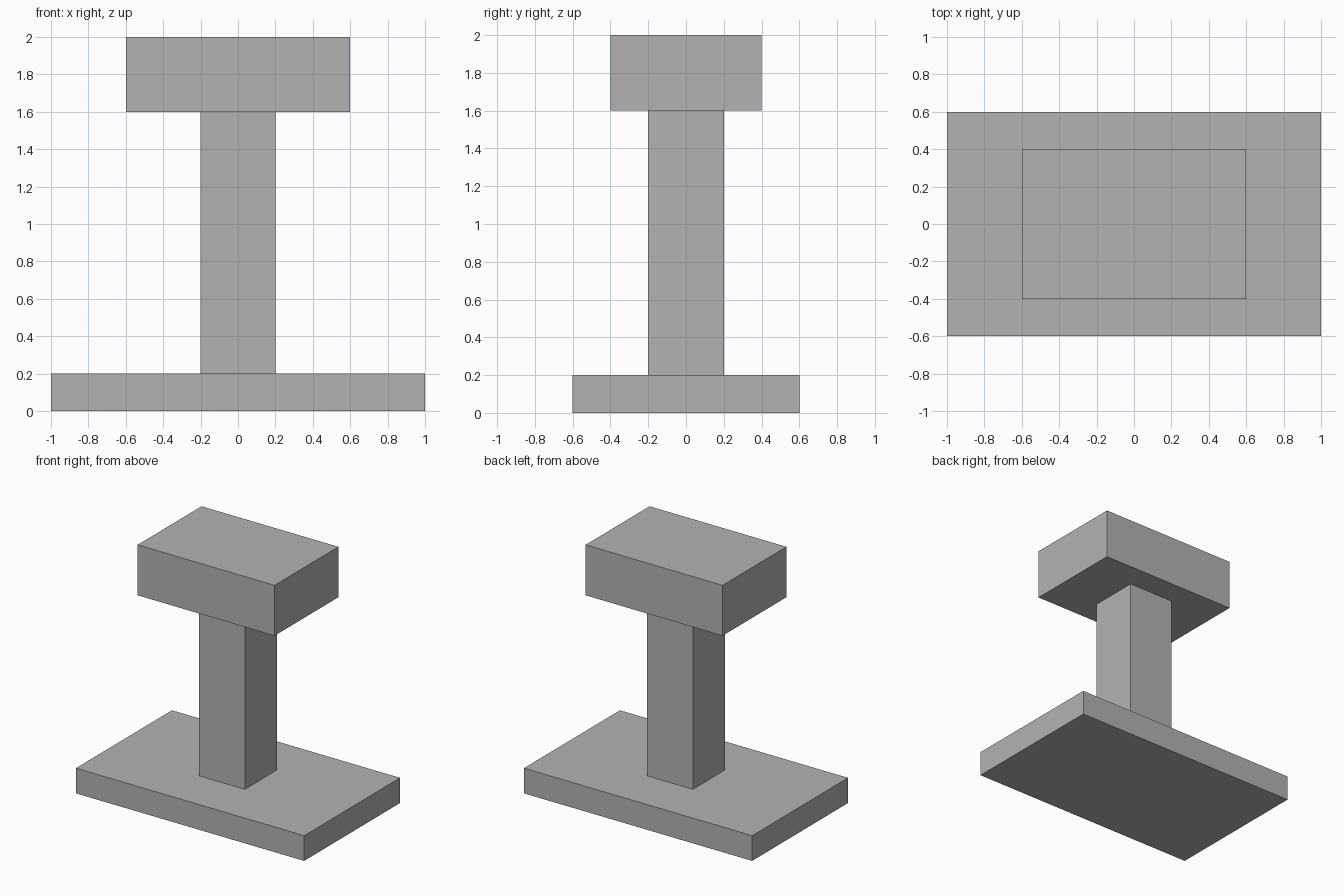
import bpy

# Remove the default cube
default = bpy.data.objects.get("Cube")
if default:
    bpy.data.objects.remove(default, do_unlink=True)

# Single plain grey
grey = bpy.data.materials.new("grey")
grey.use_nodes = True
color = (0.45, 0.45, 0.45, 1.0)
grey.diffuse_color = color
grey.node_tree.nodes["Principled BSDF"].inputs["Base Color"].default_value = color


def block(name, width, depth, bottom, top):
    """Centred box between two heights."""
    bpy.ops.mesh.primitive_cube_add(size=1, location=(0, 0, (bottom + top) / 2))
    obj = bpy.context.object
    obj.name = name
    obj.scale = (width, depth, top - bottom)
    bpy.ops.object.transform_apply(location=False, rotation=False, scale=True)
    obj.data.materials.append(grey)
    return obj


# Wide base, square column, thick head
block("base_plate", 2.0, 1.2, 0.0, 0.2)
block("column", 0.4, 0.4, 0.2, 1.6)
block("head_block", 1.2, 0.8, 1.6, 2.0)
